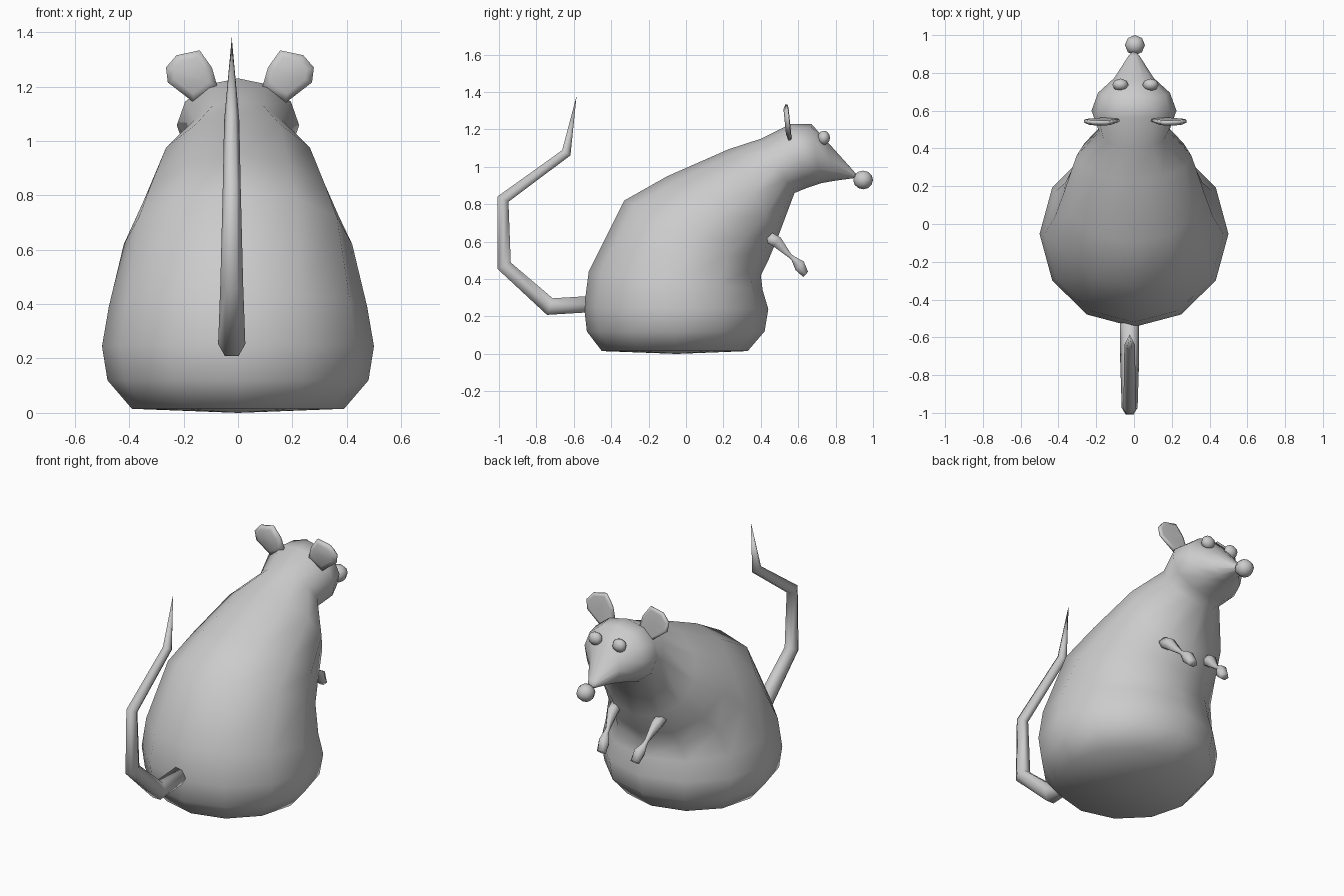
import bpy, bmesh, math
from mathutils import Vector, Matrix

if "Cube" in bpy.data.objects:
    bpy.data.objects.remove(bpy.data.objects["Cube"])


def finish(name, bm):
    bmesh.ops.recalc_face_normals(bm, faces=bm.faces[:])
    mesh = bpy.data.meshes.new(name)
    bm.to_mesh(mesh)
    bm.free()
    for p in mesh.polygons:
        p.use_smooth = True
    ob = bpy.data.objects.new(name, mesh)
    bpy.context.collection.objects.link(ob)
    return ob


def loft(name, rings, start=None, end=None):
    """Skin rings of points; close each end with a fan point or a flat cap."""
    bm = bmesh.new()
    vr = [[bm.verts.new(p) for p in r] for r in rings]
    n = len(vr[0])
    for a, b in zip(vr, vr[1:]):
        for i in range(n):
            j = (i + 1) % n
            bm.faces.new((a[i], a[j], b[j], b[i]))
    for ring, tip in ((vr[0], start), (vr[-1], end)):
        if tip is None:
            bm.faces.new(ring)
        else:
            t = bm.verts.new(tip)
            for i in range(n):
                bm.faces.new((ring[i], ring[(i + 1) % n], t))
    return finish(name, bm)


def ellipse(c, u, v, n):
    c, u, v = Vector(c), Vector(u), Vector(v)
    return [c + u * math.cos(2 * math.pi * i / n) + v * math.sin(2 * math.pi * i / n)
            for i in range(n)]


# Body and head: back point (y, z), belly point (y, z), half width
sections = [
    (-0.45, 0.015, 0.33, 0.015, 0.39), (-0.53, 0.12, 0.42, 0.12, 0.48),
    (-0.545, 0.25, 0.44, 0.24, 0.50), (-0.52, 0.44, 0.41, 0.34, 0.475),
    (-0.33, 0.82, 0.40, 0.42, 0.42), (-0.10, 0.95, 0.44, 0.50, 0.37),
    (0.23, 1.095, 0.49, 0.62, 0.305), (0.40, 1.15, 0.58, 0.86, 0.185),
    (0.56, 1.23, 0.64, 0.885, 0.225), (0.67, 1.23, 0.72, 0.912, 0.19),
    (0.755, 1.135, 0.79, 0.925, 0.105), (0.89, 0.985, 0.90, 0.94, 0.026),
]
rings = [ellipse((0, (by + fy) / 2, (bz + fz) / 2), (w, 0, 0),
                 (0, (fy - by) / 2, (fz - bz) / 2), 12)
         for by, bz, fy, fz, w in sections]
loft("body", rings, start=(0, -0.05, 0), end=(0, 0.92, 0.95))

# Tail: hexagonal tube tapering to a point
path = [(-0.48, 0.268), (-0.728, 0.253), (-0.973, 0.472), (-0.978, 0.828),
        (-0.64, 1.075), (-0.585, 1.38)]
radii = [0.05, 0.05, 0.042, 0.033, 0.028]
pts = [Vector((-0.023, y, z)) for y, z in path]
rings = []
for i, r in enumerate(radii):
    d1 = (pts[i + 1] - pts[i]).normalized()
    d0 = (pts[i] - pts[i - 1]).normalized() if i else d1
    t = (d0 + d1).normalized()
    side = Vector((1, 0, 0))
    rings.append(ellipse(pts[i], side * r, t.cross(side) * (r / t.dot(d1)), 6))
loft("tail", rings, end=pts[-1])


def ball(name, loc, radii, seg, rows):
    bm = bmesh.new()
    bmesh.ops.create_uvsphere(bm, u_segments=seg, v_segments=rows, radius=1,
                              matrix=Matrix.Translation(loc) @ Matrix.Diagonal((*radii, 1)))
    return finish(name, bm)


ball("nose", (0.005, 0.947, 0.93), (0.053, 0.053, 0.05), 8, 6)

ear_outline = [(0.17, 1.14), (0.085, 1.20), (0.105, 1.27), (0.15, 1.333),
               (0.235, 1.315), (0.274, 1.27), (0.267, 1.215)]
ear_mid = (0.185, 1.25)

# Arm path: centre, half width across x, half thickness
arm = [((0.15, 0.44, 0.625), 0.035, 0.035), ((0.147, 0.485, 0.60), 0.033, 0.036),
       ((0.130, 0.555, 0.525), 0.014, 0.013), ((0.128, 0.575, 0.508), 0.018, 0.016),
       ((0.118, 0.607, 0.472), 0.034, 0.037), ((0.112, 0.64, 0.425), 0.030, 0.022)]

for s, label in ((1, "right"), (-1, "left")):
    # Eyes
    ball("eye_" + label, (0.008 + s * 0.08, 0.737, 1.155), (0.043, 0.033, 0.038), 8, 6)

    # Ears: thin, slightly domed plates
    rings = []
    for scale, dy in ((0.7, -0.016), (1.0, -0.004), (1.0, 0.008), (0.8, 0.012)):
        ring = []
        for x, z in ear_outline:
            px = ear_mid[0] + (x - ear_mid[0]) * scale
            pz = ear_mid[1] + (z - ear_mid[1]) * scale
            ring.append((0.007 + s * (px - 0.002), 0.554 - 0.1 * (pz - 1.14) + dy, pz))
        rings.append(ring)
    loft("ear_" + label, rings, end=(0.007 + s * 0.18, 0.538, 1.25))

    # Arms with flared paws
    normal = Vector((0, 0.68, 0.73))
    rings = [ellipse((0.004 + s * x, y, z), (w, 0, 0), normal * h, 6)
             for (x, y, z), w, h in arm]
    loft("arm_" + label, rings)
